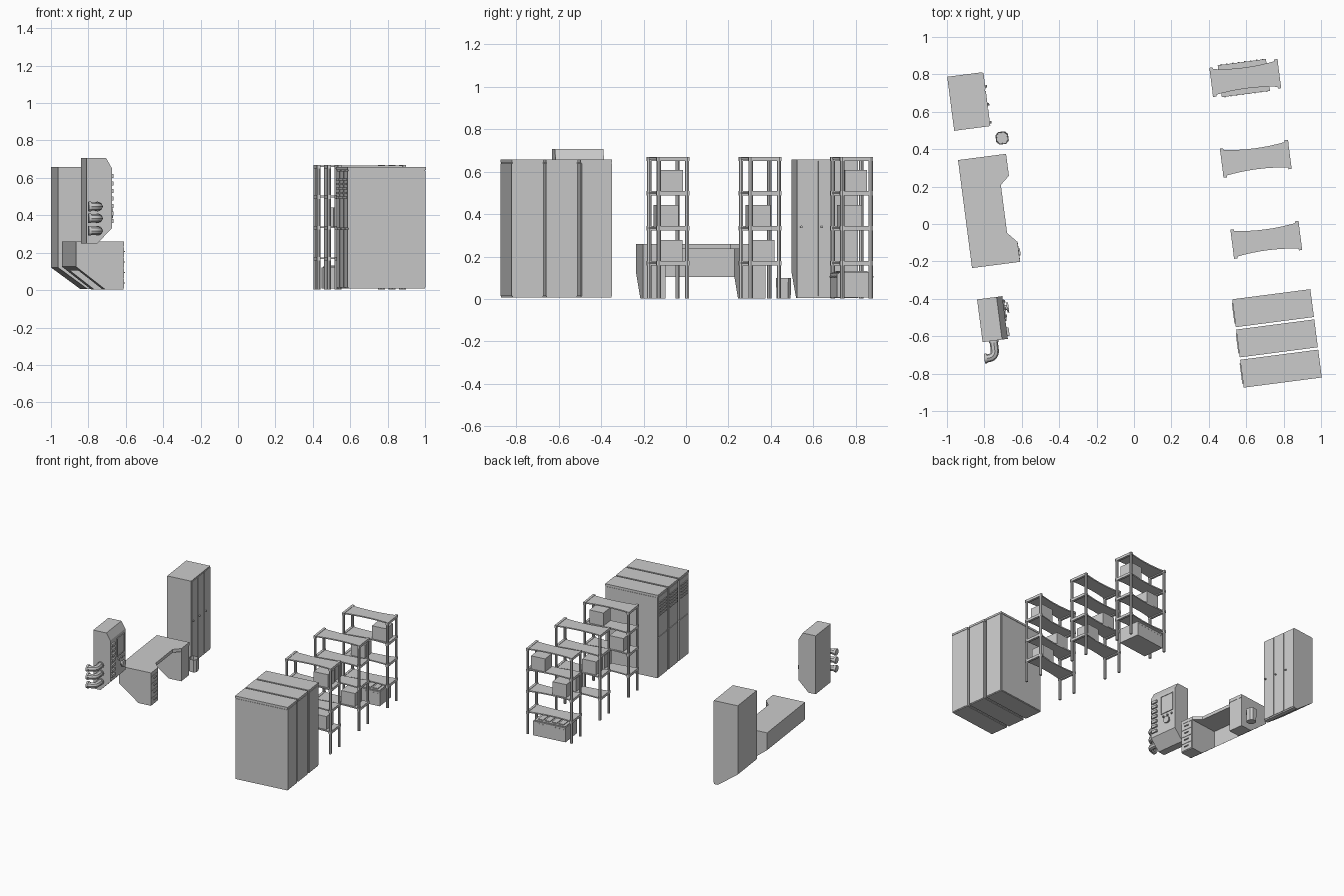
import bpy, bmesh, math
from mathutils import Matrix, Vector

if "Cube" in bpy.data.objects:
    bpy.data.objects.remove(bpy.data.objects["Cube"])

# The whole room layout is turned slightly about z; parts are built square, then turned
TURN = Matrix.Rotation(math.radians(7.4), 4, 'Z')


def add(name, bm):
    bmesh.ops.recalc_face_normals(bm, faces=bm.faces)
    bm.transform(TURN)
    me = bpy.data.meshes.new(name)
    bm.to_mesh(me)
    bm.free()
    ob = bpy.data.objects.new(name, me)
    bpy.context.collection.objects.link(ob)
    return ob


def fill_box(bm, x0, x1, y0, y1, z0, z1):
    m = Matrix.Translation(((x0 + x1) / 2, (y0 + y1) / 2, (z0 + z1) / 2)) @ \
        Matrix.Diagonal((x1 - x0, y1 - y0, z1 - z0, 1))
    bmesh.ops.create_cube(bm, size=1, matrix=m)


def boxes(name, items):
    bm = bmesh.new()
    for b in items:
        fill_box(bm, *b)
    return add(name, bm)


def fill_prism(bm, pts, axis, a, b):
    # axis 'y': pts are (x, z); axis 'z': pts are (x, y)
    put = (lambda p, t: (p[0], t, p[1])) if axis == 'y' else (lambda p, t: (p[0], p[1], t))
    f = bm.faces.new([bm.verts.new(put(p, a)) for p in pts])
    r = bmesh.ops.extrude_face_region(bm, geom=[f])
    d = Vector(put((0, 0), b - a))
    bmesh.ops.translate(bm, vec=d, verts=[v for v in r['geom'] if isinstance(v, bmesh.types.BMVert)])


def prism(name, pts, axis, a, b):
    bm = bmesh.new()
    fill_prism(bm, pts, axis, a, b)
    return add(name, bm)


def fill_cyl(bm, loc, r, h, axis='Z', seg=8, r2=None):
    rot = {'Z': Matrix(), 'X': Matrix.Rotation(math.pi / 2, 4, 'Y'),
           'Y': Matrix.Rotation(math.pi / 2, 4, 'X')}[axis]
    bmesh.ops.create_cone(bm, cap_ends=True, segments=seg, radius1=r, radius2=r2 or r,
                          depth=h, matrix=Matrix.Translation(loc) @ rot)


def smooth(ob):
    bpy.ops.object.select_all(action='DESELECT')
    ob.select_set(True)
    bpy.context.view_layer.objects.active = ob
    bpy.ops.object.shade_smooth_by_angle()


# Tall locker with a sloped lower back
B, F = -0.889, -0.698
prism("locker_body", [(B, 0.12), (-0.731, 0.005), (F, 0.005), (F, 0.657), (B, 0.657)], 'y', 0.618, 0.909)
w = (0.909 - 0.618) / 3
boxes("locker_doors", [(F - 0.004, F + 0.004, 0.618 + i * w + 0.004, 0.618 + (i + 1) * w - 0.004, 0.015, 0.65)
                       for i in range(3)])
bm = bmesh.new()
for i in range(3):
    fill_cyl(bm, (F + 0.007, 0.618 + i * w + 0.02, 0.34), 0.006, 0.012, 'X')
add("locker_knobs", bm)

# Desk: notched top, sloped pedestals, thin back panel, drawers
prism("desk_top", [(B, 0.46), (-0.63, 0.46), (-0.63, 0.342), (-0.679, 0.299), (-0.679, 0.04),
                   (-0.63, -0.015), (-0.63, -0.122), (B, -0.122)], 'z', 0.235, 0.26)
side = [(B, 0.125), (-0.731, 0.003), (-0.632, 0.003), (-0.632, 0.235), (B, 0.235)]
prism("desk_pedestal_near", side, 'y', -0.122, -0.015)
prism("desk_pedestal_far", side, 'y', 0.342, 0.46)
prism("desk_back_panel", [(B, 0.125), (-0.862, 0.104), (-0.862, 0.235), (B, 0.235)], 'y', -0.015, 0.342)
boxes("desk_drawers", [(-0.634, -0.629, -0.117, -0.02, 0.01 + i * 0.056, 0.06 + i * 0.056) for i in range(4)])
boxes("drawer_handles", [(-0.63, -0.622, -0.088, -0.05, 0.035 + i * 0.056, 0.042 + i * 0.056) for i in range(4)])

# Waste bin: bevelled square, open at the top
c, k, cu, cv = 0.034, 0.018, -0.64, 0.547
ring = [(k, -c), (c, -k), (c, k), (k, c), (-k, c), (-c, k), (-c, -k), (-k, -c)]
bm = bmesh.new()
rows = [[bm.verts.new((cu + x * s, cv + y * s, z)) for x, y in ring]
        for s, z in ((0.92, 0.002), (1, 0.1), (0.88, 0.1), (0.82, 0.01))]
for a, b in zip(rows, rows[1:]):
    for i in range(8):
        j = (i + 1) % 8
        bm.faces.new((a[i], a[j], b[j], b[i]))
bm.faces.new(rows[0])
bm.faces.new(rows[-1])
add("waste_bin", bm)

# Wall control unit with chamfered front
P = -0.748
prism("control_unit", [(-0.884, 0.25), (P - 0.078, 0.25), (P, 0.33), (P, 0.652),
                       (P - 0.031, 0.706), (-0.884, 0.706)], 'y', -0.522, -0.292)
boxes("control_switches", [(P - 0.002, P + 0.012, -0.508, -0.462, 0.36 + i * 0.04, 0.38 + i * 0.04)
                           for i in range(7)])
boxes("control_screen", [(P - 0.002, P + 0.006, -0.425, -0.31, 0.485, 0.49),
                         (P - 0.002, P + 0.006, -0.425, -0.31, 0.625, 0.63),
                         (P - 0.002, P + 0.006, -0.425, -0.42, 0.49, 0.625),
                         (P - 0.002, P + 0.006, -0.315, -0.31, 0.49, 0.625),
                         (P - 0.002, P + 0.002, -0.42, -0.315, 0.49, 0.625)])
bm = bmesh.new()
fill_cyl(bm, (P + 0.008, -0.355, 0.41), 0.014, 0.02, 'X', 12)
fill_cyl(bm, (P + 0.021, -0.355, 0.41), 0.027, 0.01, 'X', 12)
for i in range(3):
    fill_cyl(bm, (P + 0.005, -0.40 + i * 0.04, 0.458), 0.007, 0.014, 'X')
add("control_dials", bm)

# Three elbow pipes with wall collars
for n, z in enumerate((0.317, 0.384, 0.447)):
    cu_ = bpy.data.curves.new("pipe", 'CURVE')
    cu_.dimensions = '3D'
    cu_.bevel_depth, cu_.bevel_resolution, cu_.use_fill_caps = 0.022, 2, True
    arc = [(-0.86 + 0.035 * math.cos(t * math.pi / 8), -0.576 - 0.035 * math.sin(t * math.pi / 8))
           for t in range(5)]
    path = [(-0.825, -0.515)] + arc + [(-0.885, -0.611)]
    sp = cu_.splines.new('POLY')
    sp.points.add(len(path) - 1)
    for p, q in zip(sp.points, path):
        p.co = (*q, z, 1)
    tmp = bpy.data.objects.new("pipe_helper", cu_)
    bpy.context.collection.objects.link(tmp)
    me = bpy.data.meshes.new_from_object(tmp.evaluated_get(bpy.context.evaluated_depsgraph_get()))
    bpy.data.objects.remove(tmp)
    bm = bmesh.new()
    bm.from_mesh(me)
    fill_cyl(bm, (-0.879, -0.611, z), 0.026, 0.014, 'X', 12)
    fill_cyl(bm, (-0.825, -0.526, z), 0.026, 0.012, 'Y', 12)
    smooth(add(f"pipe_{n + 1}", bm))

# Storage racks: octagonal posts, end bars, waisted shelves
X0, X1, HALF = 0.505, 0.876, 0.0785
LEVELS = (0.17, 0.335, 0.50, 0.662)


def rack(name, vc):
    bm = bmesh.new()
    for x in (X0 + 0.011, X1 - 0.011):
        for y in (vc - HALF + 0.011, vc + HALF - 0.011):
            fill_cyl(bm, (x, y, 0.336), 0.0105, 0.668)
        for z in LEVELS:
            fill_box(bm, x - 0.009, x + 0.009, vc - HALF, vc + HALF, z - 0.012, z + 0.008)
    add(name + "_frame", bm)
    bm = bmesh.new()
    n, xs, xe = 8, X0 + 0.012, X1 - 0.012
    edge = [(xs + (xe - xs) * i / n, 0.056 + 0.014 * (2 * i / n - 1) ** 2) for i in range(n + 1)]
    pts = [(x, vc + h) for x, h in edge] + [(x, vc - h) for x, h in reversed(edge)]
    for z in LEVELS:
        fill_prism(bm, pts, 'z', z - 0.004, z + 0.005)
    add(name + "_shelves", bm)


def carton(name, uc, vc, level):
    z = LEVELS[level] + 0.005
    boxes(name, [(uc - 0.056, uc + 0.056, vc - 0.052, vc + 0.052, z, z + 0.102)])


RACKS = (0.6975, 0.262, -0.175)
for i, vc in enumerate(RACKS):
    rack(f"rack_{i + 1}", vc)
for i, (r, u, lv) in enumerate([(0, 0.79, 2), (0, 0.62, 1), (1, 0.61, 1), (1, 0.77, 0),
                                (2, 0.78, 2), (2, 0.62, 1), (2, 0.77, 0)]):
    carton(f"carton_{i + 1}", u, RACKS[r], lv)

# Large chest under the first rack, with lid ribs and rivets
boxes("chest", [(0.553, 0.813, 0.612, 0.784, 0.008, 0.12), (0.56, 0.806, 0.62, 0.776, 0.12, 0.126)])
boxes("chest_lid_ribs", [(0.58 + i * 0.055, 0.62 + i * 0.055, 0.635, 0.76, 0.125, 0.132) for i in range(4)])
bm = bmesh.new()
for y in (0.611, 0.785):
    for i in range(8):
        fill_cyl(bm, (0.57 + i * 0.0323, y, 0.105), 0.004, 0.004, 'Y', 6)
add("chest_rivets", bm)

# Three large machine cabinets with caps, side panels and vented doors
for i in range(3):
    y0 = -0.617 - 0.163 * i
    y1, n = y0 + 0.15, f"machine_{i + 1}"
    boxes(n + "_body", [(0.473, 0.887, y0 + 0.003, y1 - 0.003, 0.008, 0.65)])
    boxes(n + "_cap", [(0.469, 0.89, y0, y1, 0.643, 0.658)])
    boxes(n + "_side_panels", [(0.476, 0.884, y0, y1, 0.014, 0.638), (0.48, 0.89, y0 + 0.006, y1 - 0.006, 0.014, 0.638)])
    boxes(n + "_doors", [(0.469, 0.48, y0 + 0.006, y1 - 0.006, 0.014, 0.325),
                         (0.469, 0.48, y0 + 0.006, y1 - 0.006, 0.333, 0.638)])
    boxes(n + "_vents", [(0.464, 0.475, y0 + 0.02, y1 - 0.02, 0.49 + j * 0.024, 0.5 + j * 0.024) for j in range(5)])
